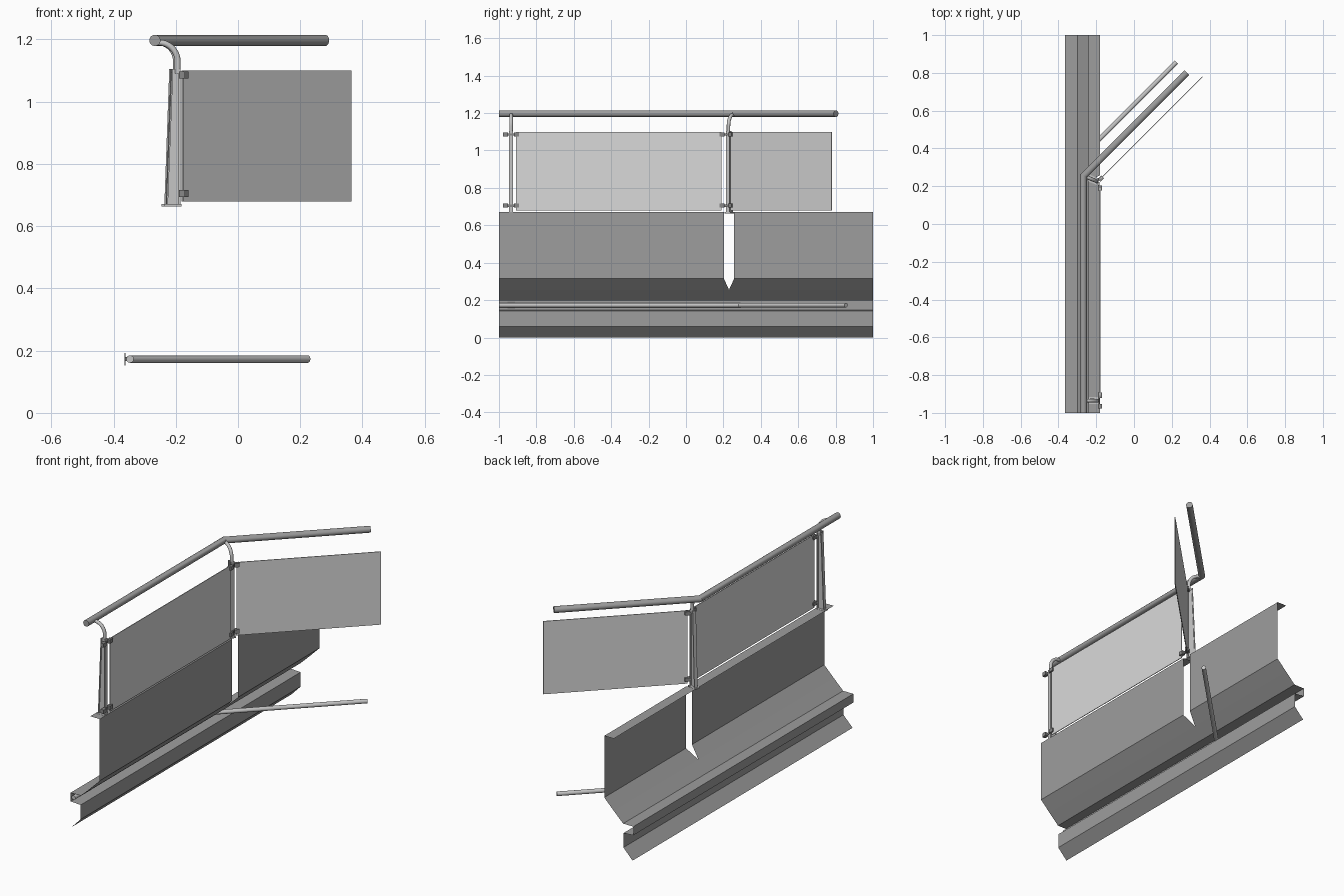
import bpy, bmesh, math
from mathutils import Vector, Matrix

if "Cube" in bpy.data.objects:
    bpy.data.objects.remove(bpy.data.objects["Cube"])


def material(name, v):
    m = bpy.data.materials.new(name)
    m.diffuse_color = (v, v, v, 1)
    m.use_nodes = True
    m.node_tree.nodes["Principled BSDF"].inputs["Base Color"].default_value = m.diffuse_color
    return m


SHEET = material("painted sheet grey", 0.34)
GLASS = material("pale panel grey", 0.70)
RAIL = material("handrail grey", 0.34)
STEEL = material("light steel", 0.56)
CLAMP = material("dark clamp grey", 0.25)


def make(name, bm, mat, smooth=False):
    me = bpy.data.meshes.new(name)
    bm.to_mesh(me)
    bm.free()
    me.materials.append(mat)
    ob = bpy.data.objects.new(name, me)
    bpy.context.collection.objects.link(ob)
    if smooth:
        bpy.ops.object.select_all(action='DESELECT')
        ob.select_set(True)
        bpy.context.view_layer.objects.active = ob
        bpy.ops.object.shade_smooth_by_angle(angle=math.radians(35))
    return ob


def prism(name, pts, y0, y1, mat, frame=Matrix()):
    """Extrude an (x, z) outline from y0 to y1 in a local frame."""
    bm = bmesh.new()
    a = [bm.verts.new(frame @ Vector((x, y0, z))) for x, z in pts]
    b = [bm.verts.new(frame @ Vector((x, y1, z))) for x, z in pts]
    bm.faces.new(a)
    bm.faces.new(b[::-1])
    n = len(pts)
    for i in range(n):
        bm.faces.new((a[i], b[i], b[(i + 1) % n], a[(i + 1) % n]))
    bmesh.ops.recalc_face_normals(bm, faces=bm.faces)
    return make(name, bm, mat)


def box(name, x0, x1, y0, y1, z0, z1, mat, frame=Matrix()):
    return prism(name, [(x0, z0), (x1, z0), (x1, z1), (x0, z1)], y0, y1, mat, frame)


def tube(name, path, r, normal, mat, sides=24):
    """Mitred round tube along a path lying in the plane with this normal."""
    path = [Vector(p) for p in path]
    normal = Vector(normal).normalized()
    bm = bmesh.new()
    rings = []
    for i, p in enumerate(path):
        tin = (p - path[max(i - 1, 0)]).normalized()
        tout = (path[min(i + 1, len(path) - 1)] - p).normalized()
        t = (tin + tout).normalized()
        side = normal.cross(t) / max(t.dot(tout), t.dot(tin))
        ring = []
        for k in range(sides):
            a = math.tau * k / sides
            ring.append(bm.verts.new(p + r * (math.cos(a) * side + math.sin(a) * normal)))
        rings.append(ring)
    for a, b in zip(rings, rings[1:]):
        for k in range(sides):
            j = (k + 1) % sides
            bm.faces.new((a[k], a[j], b[j], b[k]))
    bm.faces.new(rings[0])
    bm.faces.new(rings[-1])
    bmesh.ops.recalc_face_normals(bm, faces=bm.faces)
    return make(name, bm, mat, True)


# Folded side sheet: (x, z, half width of the V notch at y = 0.23)
W = 0.0275
profile = [(-0.24, 0.67, 0), (-0.18, 0.67, W), (-0.18, 0.315, W), (-0.24, 0.255, 0),
           (-0.30, 0.197, 0), (-0.365, 0.197, 0), (-0.365, 0.147, 0),
           (-0.302, 0.143, 0), (-0.302, 0.06, 0), (-0.36, 0.0, 0)]
bm = bmesh.new()
for end, s in ((-1, -1), (1, 1)):
    rows = [(bm.verts.new((x, end, z)), bm.verts.new((x, 0.23 + s * w, z))) for x, z, w in profile]
    for (a, b), (c, d) in zip(rows, rows[1:]):
        bm.faces.new((a, b, d, c) if s > 0 else (b, a, c, d))
bmesh.ops.remove_doubles(bm, verts=bm.verts, dist=1e-5)
make("side_sheet", bm, SHEET)

# Handrail and lower rail, both turning 45 degrees
tube("handrail", [(-0.267, -1, 1.197), (-0.267, 0.255, 1.197), (0.28, 0.802, 1.197)],
     0.018, (0, 0, 1), RAIL)
tube("lower_rail", [(-0.347, -1, 0.173), (-0.347, 0.285, 0.173), (0.224, 0.856, 0.173)],
     0.012, (0, 0, 1), STEEL)

# Infill panels: straight one and turned one
first = Matrix.Translation((-0.18, 0, 0))
second = Matrix.Translation((-0.177, 0.239, 0)) @ Matrix.Rotation(math.radians(-45), 4, 'Z')
box("straight_panel", -0.002, 0.002, -0.908, 0.19, 0.68, 1.10, GLASS, first)
box("turned_panel", -0.002, 0.002, 0, 0.764, 0.68, 1.10, GLASS, second)

# Posts with tapered web, inner flange and curved arm up to the handrail
arc = [(0.013 + 0.06 * math.cos(a), 1.13 + 0.06 * math.sin(a))
       for a in (math.radians(90 * k / 10) for k in range(11))]
for label, y, turn in (("end", -0.935, 0), ("corner", 0.255, -22.5)):
    frame = Matrix.Translation((-0.267, y, 0)) @ Matrix.Rotation(math.radians(turn), 4, 'Z')
    prism(label + "_post_web", [(0.039, 0.67), (0.078, 0.67), (0.078, 1.105), (0.056, 1.105)],
          -0.004, 0.004, STEEL, frame)
    box(label + "_post_flange", 0.076, 0.083, -0.011, 0.011, 0.67, 1.105, STEEL, frame)
    prism(label + "_post_back", [(0.037, 0.67), (0.042, 0.67), (0.059, 1.105), (0.054, 1.105)],
          -0.010, 0.010, STEEL, frame)
    box(label + "_post_foot", 0.03, 0.085, -0.018, 0.018, 0.664, 0.671, STEEL, frame)
    path = [frame @ Vector((u, 0, z)) for u, z in [(0.073, 1.09)] + arc + [(0, 1.19)]]
    tube(label + "_post_arm", path, 0.0095, frame.to_3x3() @ Vector((0, 1, 0)), STEEL, 16)

# Panel clamps: cross bar plus a jaw on each face of the panel
for i, z in enumerate((0.705, 1.086)):
    for label, frame, y0, y1, jaw in (("end", first, -0.978, -0.89, -0.908),
                                      ("straight", first, 0.175, 0.222, 0.19),
                                      ("turned", second, -0.03, 0.016, 0)):
        box(f"{label}_clamp_bar_{i}", -0.009, -0.002, y0, y1, z - 0.006, z + 0.006, CLAMP, frame)
        box(f"{label}_clamp_jaw_{i}", -0.010, 0.010, jaw - 0.012, jaw + 0.015,
            z - 0.011, z + 0.011, CLAMP, frame)
    box(f"end_clamp_stop_{i}", -0.010, 0.010, -0.978, -0.952, z - 0.011, z + 0.011, CLAMP, first)

# Lower rail bracket
box("lower_rail_bracket_plate", -0.365, -0.361, -0.955, -0.915, 0.152, 0.192, CLAMP)
box("lower_rail_bracket_stub", -0.361, -0.347, -0.941, -0.929, 0.166, 0.180, CLAMP)
